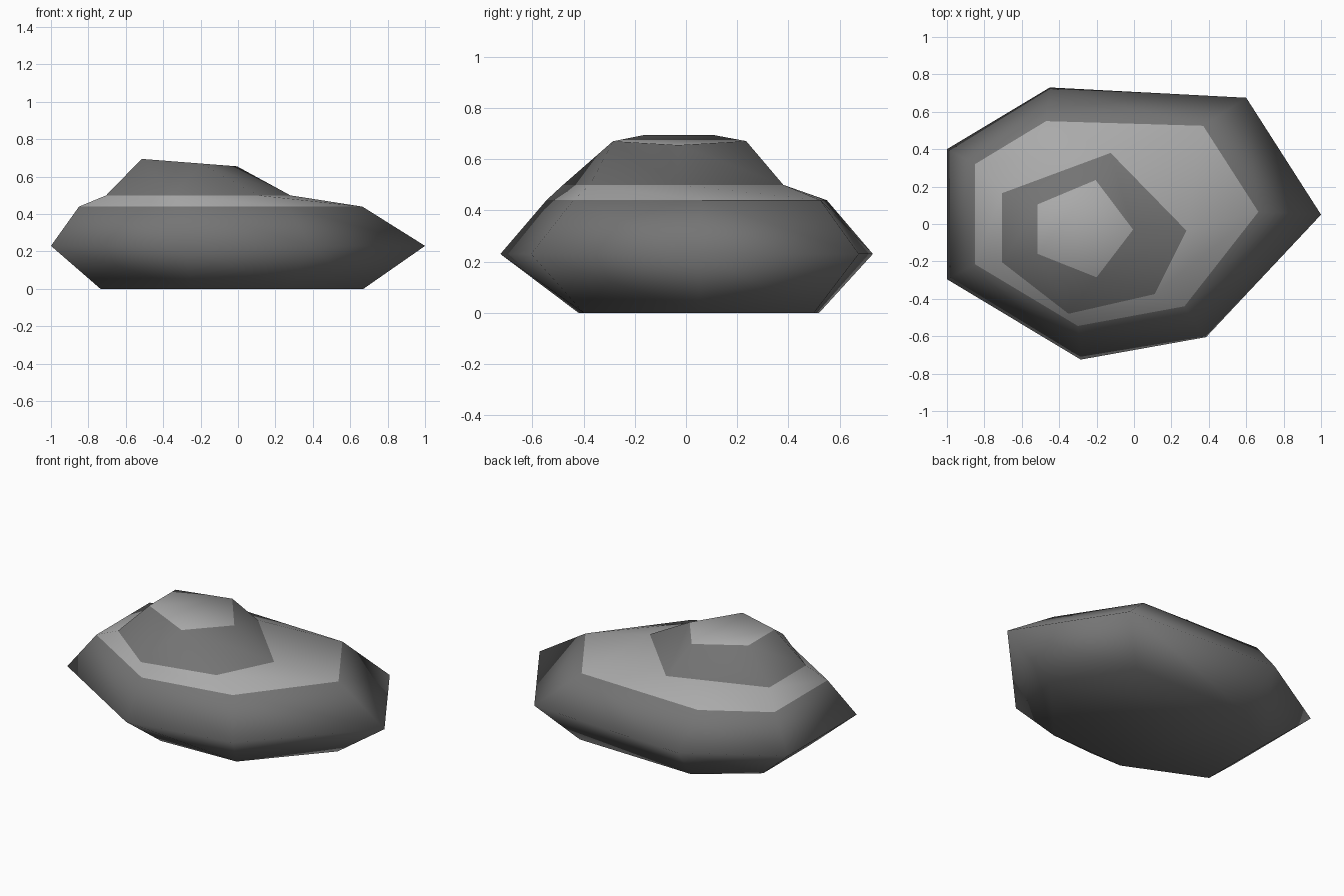
import bpy
import bmesh

if "Cube" in bpy.data.objects:
    bpy.data.objects.remove(bpy.data.objects["Cube"])


def material(name, grey):
    m = bpy.data.materials.new(name)
    m.diffuse_color = (grey, grey, grey, 1)
    m.use_nodes = True
    m.node_tree.nodes["Principled BSDF"].inputs["Base Color"].default_value = m.diffuse_color
    return m


# Horizontal outlines of the rock, bottom to top, seven points each.
# A repeated point means two corners merge into one.
base = [(-.735, .27), (-.40, .52), (.40, .50), (.67, .05), (.27, -.40), (-.25, -.42), (-.735, -.20)]
waist = [(-1, .40), (-.45, .73), (.60, .675), (1, .05), (.385, -.605), (-.285, -.725), (-1, -.295)]
ledge_rim = [(-.85, .32), (-.47, .55), (.37, .525), (.665, .065), (.27, -.44), (-.30, -.545), (-.85, -.215)]
ledge_inner = [(-.705, .165), (-.125, .38), (-.125, .38), (.28, -.035), (.11, -.375), (-.35, -.48), (-.705, -.205)]
peak = [(-.515, .105), (-.205, .235), (-.205, .235), (-.005, -.03), (-.20, -.285), (-.20, -.285), (-.515, -.16)]

bm = bmesh.new()
corners = {}


def ring(points, height):
    result = []
    for x, y in points:
        key = (x, y, height(x))
        if key not in corners:
            corners[key] = bm.verts.new(key)
        result.append(corners[key])
    return result


def add_face(verts, mat):
    verts = list(dict.fromkeys(verts))
    if len(verts) > 2:
        f = bm.faces.new(verts)
        f.material_index = mat
        f.smooth = True


rings = [
    ring(base, lambda x: 0),
    ring(waist, lambda x: .23),
    ring(ledge_rim, lambda x: .44),
    ring(ledge_inner, lambda x: .50),
    ring(peak, lambda x: .695 - .078 * (x + .515)),  # sloping top
]

# Walls between outlines; the ledge is the light colour
for level, mat in enumerate((0, 0, 1, 0)):
    lo, hi = rings[level], rings[level + 1]
    for i in range(7):
        j = (i + 1) % 7
        add_face([lo[i], lo[j], hi[j], hi[i]], mat)

# Underside and light top
add_face(rings[0], 0)
add_face(rings[-1], 1)
bmesh.ops.recalc_face_normals(bm, faces=bm.faces[:])

mesh = bpy.data.meshes.new("rock")
bm.to_mesh(mesh)
bm.free()
mesh.materials.append(material("dark stone", .175))
mesh.materials.append(material("light stone", .40))
rock = bpy.data.objects.new("rock", mesh)
bpy.context.collection.objects.link(rock)
